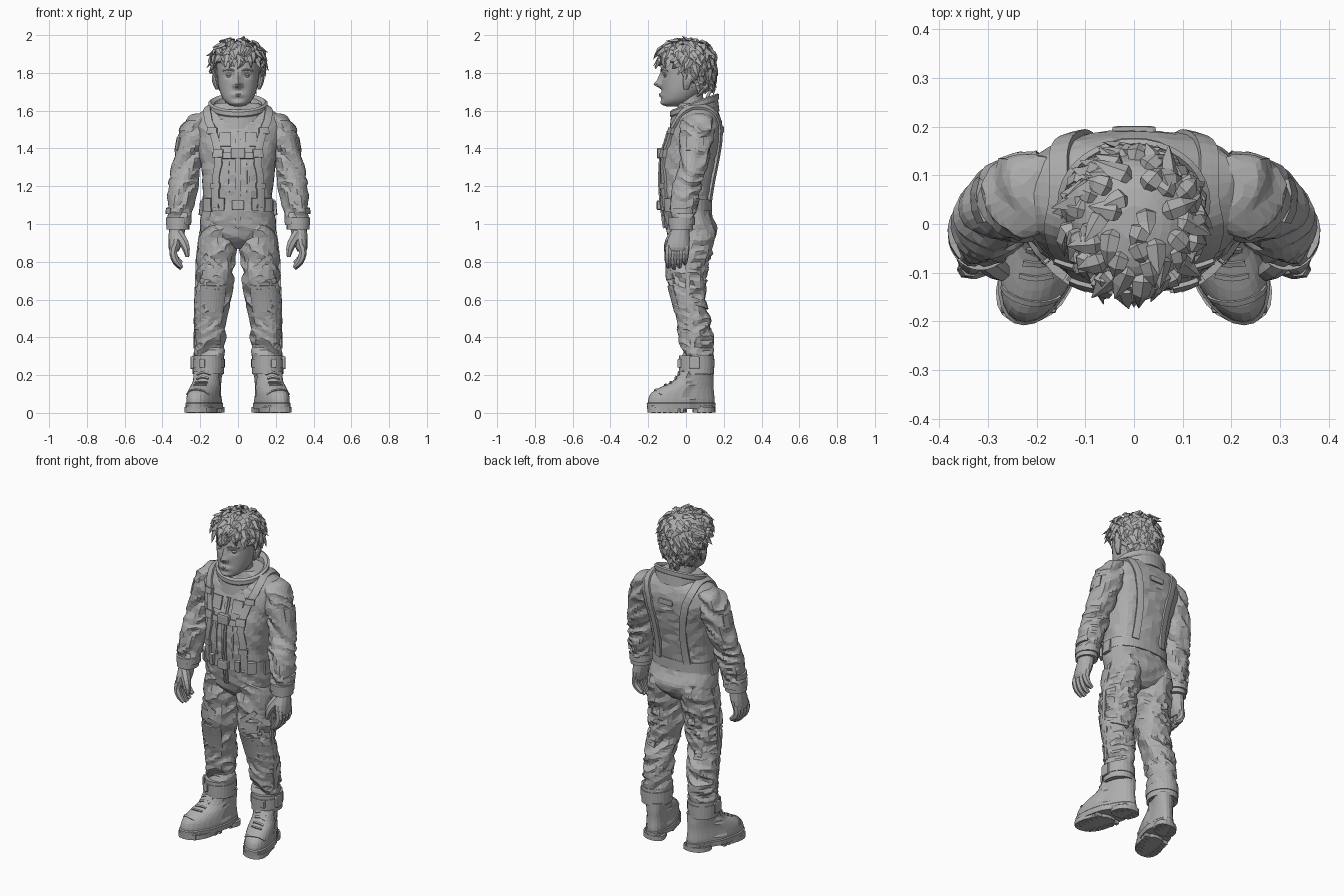
import bpy, bmesh, math, random
from mathutils import Vector, noise
from mathutils.bvhtree import BVHTree

cube = bpy.data.objects.get("Cube")
if cube:
    bpy.data.objects.remove(cube, do_unlink=True)
random.seed(4)

grey = bpy.data.materials.new("plain grey")
grey.use_nodes = True
grey.diffuse_color = (0.42, 0.42, 0.42, 1)
grey.node_tree.nodes["Principled BSDF"].inputs["Base Color"].default_value = grey.diffuse_color


# ---- helpers: geometry is a (verts, faces) pair ----
def smooth(pts, k):
    """Catmull-Rom resampling with k steps per segment."""
    out = []
    last = len(pts) - 1
    for i in range(last):
        a, b, c, d = pts[max(i - 1, 0)], pts[i], pts[i + 1], pts[min(i + 2, last)]
        for s in range(k):
            t = s / k
            out.append(tuple(q + t / 2 * (r - p + t * (2*p - 5*q + 4*r - u + t * (3*(q - r) + u - p)))
                             for p, q, r, u in zip(a, b, c, d)))
    return out + [tuple(pts[-1])]


def skin(rings, loop=False):
    n, m = len(rings[0]), len(rings)
    verts = [v for ring in rings for v in ring]
    faces = [(i*n + j, i*n + (j + 1) % n, (i + 1) % m*n + (j + 1) % n, (i + 1) % m*n + j)
             for i in range(m if loop else m - 1) for j in range(n)]
    if not loop:
        faces += [tuple(reversed(range(n))), tuple(range((m - 1)*n, m*n))]
    return verts, faces


def merge(parts):
    verts, faces = [], []
    for v, f in parts:
        faces += [tuple(i + len(verts) for i in face) for face in f]
        verts += v
    return verts, faces


def loft(rings, n=24, k=4, power=2, tilt=0, wrinkle=0, warp=None, loop=False):
    """Stacked superellipses (cx, cy, z, rx, ry), optionally crumpled like cloth."""
    out = []
    for cx, cy, z, rx, ry in smooth(rings, k) if k > 1 else rings:
        ring = []
        for j in range(n):
            a = math.tau * j / n
            c, s = math.cos(a), math.sin(a)
            x = math.copysign(abs(c) ** (2/power), c) * rx
            y = math.copysign(abs(s) ** (2/power), s) * ry
            p = Vector((cx + x, cy + y, z + tilt*y))
            if wrinkle:
                fold = noise.noise(Vector((p.x*9, p.y*9 + p.z*8, p.z*15 + p.x*13)))
                p += Vector((c, s, 0)) * wrinkle * (1 - 4*abs(fold))
            ring.append(warp(p) if warp else p)
        out.append(ring)
    return skin(out, loop)


def block(x, y, z, w, d, h):
    rim = 0.85
    return loft([(x, y, z - h/2, w/2*rim, d/2*rim), (x, y, z - h*0.4, w/2, d/2),
                 (x, y, z + h*0.4, w/2, d/2), (x, y, z + h/2, w/2*rim, d/2*rim)], 16, 1, 7)


def tube(pts, radii, n=6, k=1, flat=1, out=None):
    data = smooth([tuple(p) + (r,) for p, r in zip(pts, radii)], k)
    rings = []
    for i, d in enumerate(data):
        t = (Vector(data[min(i + 1, len(data) - 1)][:3]) - Vector(data[max(i - 1, 0)][:3])).normalized()
        side = t.cross(out or Vector((0.1, 1, 0.2))).normalized()
        up = side.cross(t)
        rings.append([Vector(d[:3]) + (side*math.cos(math.tau*j/n) + up*math.sin(math.tau*j/n)*flat) * d[3]
                      for j in range(n)])
    return skin(rings)


def strap(tree, path, width, thick, across=3, k=4):
    """Ribbon laid on a surface along a rough path."""
    spots = [tree.find_nearest(Vector(p))[:2] for p in smooth(path, k)]
    rings = []
    for i, (loc, nor) in enumerate(spots):
        t = spots[min(i + 1, len(spots) - 1)][0] - spots[max(i - 1, 0)][0]
        side = nor.cross(t).normalized()
        top, low = [], []
        for j in range(across):
            q = loc + nor*0.02 + side * width * (j/(across - 1) - 0.5)
            p, m = tree.find_nearest(q)[:2]
            top.append(p + m*thick)
            low.append(p - m*0.008)
        rings.append(top + low[::-1])
    return skin(rings)


def plate(tree, x, y, z, width, height, thick):
    """Small fitting lying on the surface nearest to a point."""
    return strap(tree, [(x, y, z - height/2), (x, y, z + height/2)], width, thick, 4, 3)


def add(name, geo, mirror=False, ratio=1):
    mesh = bpy.data.meshes.new(name)
    mesh.from_pydata([tuple(v) for v in geo[0]], [], geo[1])
    bm = bmesh.new()
    bm.from_mesh(mesh)
    bmesh.ops.recalc_face_normals(bm, faces=bm.faces)
    bm.to_mesh(mesh)
    bm.free()
    mesh.materials.append(grey)
    ob = bpy.data.objects.new(name, mesh)
    bpy.context.collection.objects.link(ob)
    if ratio < 1:
        ob.modifiers.new("Facets", 'DECIMATE').ratio = ratio
    if mirror:
        ob.modifiers.new("Mirror", 'MIRROR').use_mirror_merge = False


def cloth(name, rings, mirror, folds, **shape):
    """Adds a crumpled part and returns its unfolded surface for laying straps on."""
    add(name, loft(rings, wrinkle=folds, **shape), mirror, .5)
    return BVHTree.FromPolygons(*loft(rings, **shape))


# ---- suit body ----
trunk = cloth("torso", [
    (0, .03, .87, .06, .06), (0, .03, .92, .165, .115), (0, .028, .98, .2, .136),
    (0, .005, 1.08, .188, .127), (0, .005, 1.2, .185, .138), (0, .022, 1.35, .203, .15),
    (0, .045, 1.45, .222, .144), (0, .055, 1.52, .238, .134), (0, .062, 1.565, .226, .119),
    (0, .06, 1.6, .182, .106), (0, .05, 1.64, .11, .09)], False, .004, n=40, k=5, power=2.4)
arms = cloth("sleeves", [
    (.19, .062, 1.585, .03, .04), (.2, .062, 1.57, .06, .07), (.213, .06, 1.53, .083, .088),
    (.234, .055, 1.45, .085, .086), (.262, .045, 1.35, .075, .076), (.285, .025, 1.25, .075, .071),
    (.29, .008, 1.2, .075, .075), (.306, -.012, 1.1, .068, .07), (.316, -.025, 1.0, .06, .062)],
    True, .009, n=28, k=6)
legs = cloth("trouser_legs", [
    (.1, .025, 1.0, .09, .12), (.107, .026, .9, .099, .128), (.117, .01, .8, .099, .11),
    (.123, .006, .7, .097, .104), (.134, .014, .6, .09, .086), (.143, .038, .5, .083, .088),
    (.147, .05, .42, .079, .09), (.152, .055, .33, .076, .086), (.156, .055, .2, .07, .08)],
    True, .01, n=28, k=7)

# collar: tilted standing ring with a rolled lip
add("collar", loft([(0, .045, 1.55, .155, .132), (0, .045, 1.61, .15, .125), (0, .045, 1.618, .156, .13),
                    (0, .045, 1.64, .157, .13), (0, .045, 1.648, .145, .12), (0, .045, 1.635, .126, .104),
                    (0, .045, 1.57, .115, .095)], 36, 1, tilt=.36, loop=True))

# ---- harness, belt, zip and pockets ----
add("shoulder_straps", strap(trunk, [(.142, -.16, 1.08), (.138, -.17, 1.25), (.12, -.18, 1.38), (.148, -.12, 1.5),
    (.17, -.03, 1.6), (.172, .06, 1.66), (.165, .16, 1.62), (.14, .24, 1.5), (.115, .24, 1.35),
    (.105, .2, 1.22), (.11, .18, 1.12)], .042, .013), True)
add("chest_strap", strap(trunk, [(x/100, -.2, 1.375) for x in range(-12, 13, 4)], .035, .013))
add("chest_buckle", block(0, -.136, 1.375, .075, .035, .055))
add("strap_buckles", merge([plate(trunk, .12, -.18, 1.385, .055, .05, .022),
                            plate(trunk, .14, -.17, 1.2, .055, .03, .02),
                            plate(trunk, .15, -.12, 1.5, .055, .035, .021)]), True)
zip_path = [(0, -.2, z/100) for z in range(96, 159, 8)]
add("zip", merge([strap(trunk, zip_path, .03, .008), strap(trunk, zip_path, .01, .014)]))
add("chest_pockets", plate(trunk, .08, -.2, 1.478, .065, .075, .01), True)
add("seam_panels", strap(trunk, [(.06, -.2, 1.14), (.065, -.2, 1.25), (.06, -.2, 1.35)], .012, .007), True)
belt = [(0, .005, z, .194 + e, .133 + e) for z, e in ((1.07, -.02), (1.07, 0), (1.13, 0), (1.13, -.02))]
add("belt", loft(belt, 36, 1, 2.4, loop=True))
add("belt_buckle", block(0, -.14, 1.1, .065, .03, .05))
add("belt_pouches", merge([plate(trunk, .19, -.13, 1.1, .05, .07, .022),
                           plate(trunk, .1, -.18, 1.1, .03, .065, .02),
                           plate(trunk, .25, 0, 1.09, .06, .07, .017)]), True)
add("back_tag", block(0, .193, 1.5, .09, .016, .03))


# ---- sleeve details ----
def ring_band(cx, cy, z, rx, ry, h, lip=.02):
    return loft([(cx, cy, z - h/2, rx - lip, ry - lip), (cx, cy, z - h/2, rx, ry),
                 (cx, cy, z + h/2, rx, ry), (cx, cy, z + h/2, rx - lip, ry - lip)], 28, 1, loop=True)


add("sleeve_cuffs", merge([ring_band(.315, -.024, 1.015, .067, .071, .038),
                           ring_band(.318, -.027, .985, .06, .064, .03)]), True)
add("sleeve_patches", plate(arms, .37, .042, 1.435, .075, .075, .011), True)
add("sleeve_tabs", strap(arms, [(.36, -.08, 1.07), (.4, -.02, 1.07), (.38, .04, 1.07)], .03, .009), True)

# ---- gloves ----
hand = [loft([(.318, -.027, 1.0, .05, .055), (.323, -.03, .965, .043, .05), (.328, -.038, .92, .04, .06),
              (.336, -.044, .875, .032, .062), (.338, -.044, .855, .022, .052)], 14, 2)]
for i in range(4):
    y = -.088 + i*.029
    short = (0, -.008, 0, .02)[i]
    hand.append(tube([(.336, y, .885), (.343, y - .004, .845), (.326, y - .006, .802 + short/2),
                      (.298, y - .004, .772 + short)], (.021, .021, .019, .011), 7, 2))
hand.append(tube([(.316, -.06, .95), (.288, -.086, .905), (.273, -.098, .865), (.268, -.1, .825)],
                 (.028, .026, .02, .01), 7, 2))
add("gloves", merge(hand), True)

# ---- trouser details ----
add("knee_pads", merge([strap(legs, [(.136, -.15, z) for z in (.515, .55, .585, .62, .66)], .13, .017, 6, 2),
                        strap(legs, [(.136, -.15, z) for z in (.535, .56, .59, .62, .64)], .088, .034, 5, 1)]), True)
add("thigh_flaps", merge([strap(legs, [(.08, -.18, .765), (.14, -.16, .795), (.2, -.1, .835)], .026, .015),
                          plate(legs, .152, -.14, .735, .1, .07, .01)]), True)
add("side_seams", strap(legs, [(.3, .02, z/100) for z in range(34, 99, 8)], .018, .009), True)
add("knee_bands", strap(legs, [(.2, -.1, .6), (.3, .0, .6), (.22, .15, .59), (.14, .2, .59)], .035, .01), True)
add("ankle_cuffs", merge([ring_band(.157, .055, .255, .083, .093, .1),
                          ring_band(.157, .055, .262, .087, .097, .045)]), True)
add("ankle_buckles", merge([block(.24, .045, .265, .025, .055, .065), block(.19, -.035, .262, .03, .02, .045)]), True)


# ---- boots, splayed outward, narrower at the heel ----
def splay(v):
    width = .88 if v.y > .02 else 1
    return Vector((.155 + (v.x - .155)*width + (.055 - v.y)*.27, v.y, v.z))


upper = loft([(.155, -.025, .035, .082, .176), (.155, -.024, .07, .083, .176), (.155, -.018, .105, .08, .166),
              (.155, .004, .135, .076, .142), (.155, .038, .168, .073, .108), (.155, .056, .22, .076, .088)],
             28, 3, 2.15, warp=splay)
add("boots", upper, True, .7)
sole = [loft([(.155, -.026, .02, .085, .18), (.155, -.026, .05, .088, .182), (.155, -.026, .056, .082, .176)],
             28, 1, 2.15, warp=splay)]
for cy, length in ((-.1, .104), (.095, .06)):
    sole.append(loft([(.155, cy, z, .08, length) for z in (.003, .03)], 20, 1, 2.3, warp=splay))
for i in range(11):
    y = -.172 + i*.03
    if i not in (6, 7):
        reach = .076 * math.sqrt(1 - ((y + .026)/.19)**2)
        for s in (-1, 1):
            x = splay(Vector((.155 + s*reach*.8, y, 0))).x
            sole.append(block(x, y, .02, .036, .022, .04))
add("boot_soles", merge(sole), True)
feet = BVHTree.FromPolygons(*upper)
laces = []
for i in range(5):
    y, z = -.115 + i*.024, .15 + i*.017
    x = .155 + (.055 - y)*.27
    laces.append(strap(feet, [(x - .035, y + .008, z), (x, y - .005, z + .02), (x + .035, y + .008, z)], .01, .007))
laces.append(strap(feet, [(.14, -.16, .1), (.21, -.18, .15), (.28, -.13, .1)], .012, .005))
add("boot_laces", merge(laces), True)


# ---- head with sculpted face ----
def bump(v, x, z, sx, sz):
    return math.exp(-((abs(v.x) - x)/sx)**2 - ((v.z - z)/sz)**2)


def face(v):
    if v.y < -.03:
        nose = bump(v, 0, 1.738, .02, .017) * .036 + bump(v, 0, 1.768, .014, .03) * .02
        lips = bump(v, 0, 1.683, .035, .014) * .013 + bump(v, 0, 1.642, .03, .014) * .009
        brow = bump(v, .045, 1.815, .035, .012) * .005
        eyes = bump(v, .046, 1.785, .022, .013) * .01
        v.y -= nose + lips + brow - eyes
    return v


add("head", loft([(0, -.07, 1.622, .02, .03), (0, -.062, 1.632, .048, .06), (0, -.045, 1.655, .074, .083),
                  (0, -.025, 1.69, .092, .102), (0, -.008, 1.73, .103, .12), (0, .002, 1.79, .11, .131),
                  (0, .006, 1.86, .112, .134), (0, .008, 1.92, .09, .11), (0, .01, 1.96, .04, .05)],
                 48, 5, 2.15, warp=face), ratio=.7)
add("neck", loft([(0, .03, 1.54, .085, .08), (0, .025, 1.62, .068, .07), (0, .015, 1.7, .07, .075)], 20, 2))
add("eyes", loft([(.045, -.1, 1.785 + .012*math.sin(a), .02*math.cos(a), .018*math.cos(a))
                  for a in (-1.5, -.8, 0, .8, 1.5)], 12, 1), True)
add("eyebrows", tube([(.02, -.13, 1.81), (.045, -.127, 1.82), (.08, -.098, 1.81)], (.004, .006, .003), 6, 2), True)
add("lips", merge([tube([(-.033, -.116, 1.686), (0, -.138, z), (.033, -.116, 1.686)], (.001, .005, .001), 6, 3)
                   for z in (1.679, 1.687)]))
add("ears", loft([(.11, .0, 1.712, .008, .012), (.118, .004, 1.735, .013, .02), (.124, .01, 1.77, .015, .027),
                  (.122, .012, 1.795, .01, .018)], 10, 2), True)


# ---- hair: cap plus pointed locks sweeping from the crown ----
def hairline(v):
    if v.y < -.02 and v.z < 1.85:
        v.x, v.y = v.x*.72, v.y*.72
    return v


cap = loft([(0, .045, 1.69, .055, .06), (0, .04, 1.73, .085, .095), (0, .02, 1.79, .115, .128),
            (0, .006, 1.86, .131, .14), (0, .002, 1.92, .113, .127), (0, .002, 1.955, .075, .09),
            (0, .002, 1.97, .03, .035)], 28, 3)
scalp = BVHTree.FromPolygons(*cap)
add("hair_cap", ([hairline(v) for v in cap[0]], cap[1]))
locks = []
count = 190
for i in range(count):
    h = 1 - 1.75 * (i + .5) / count
    a = i * 2.39996
    r = math.sqrt(1 - h*h)
    probe = Vector((r*math.cos(a)*.2, r*math.sin(a)*.2, 1.84 + h*.18))
    loc, nor = scalp.find_nearest(probe)[:2]
    if (loc.y < -.03 and loc.z < 1.88) or (loc.y < .03 and loc.z < 1.8) or loc.z < 1.715:
        continue
    crown = loc - Vector((.02, .05, 2.0))
    flow = (crown - nor*crown.dot(nor)).normalized()
    flow = (flow + nor.cross(flow) * random.uniform(-.9, 1.2)).normalized()
    reach = random.uniform(.055, .09)
    lift = random.uniform(.003, .013)
    pts = [loc - nor*.012, loc + flow*reach*.2 + nor*lift, loc + flow*reach*.55 + nor*lift,
           loc + flow*reach + nor*random.uniform(-.012, .022)]
    v, f = tube(pts, (.008, .021, .018, .001), 4, 1, .5, nor)
    locks.append(([Vector((p.x, p.y, min(p.z, 2.0))) for p in v], f))
add("hair_locks", merge(locks))
